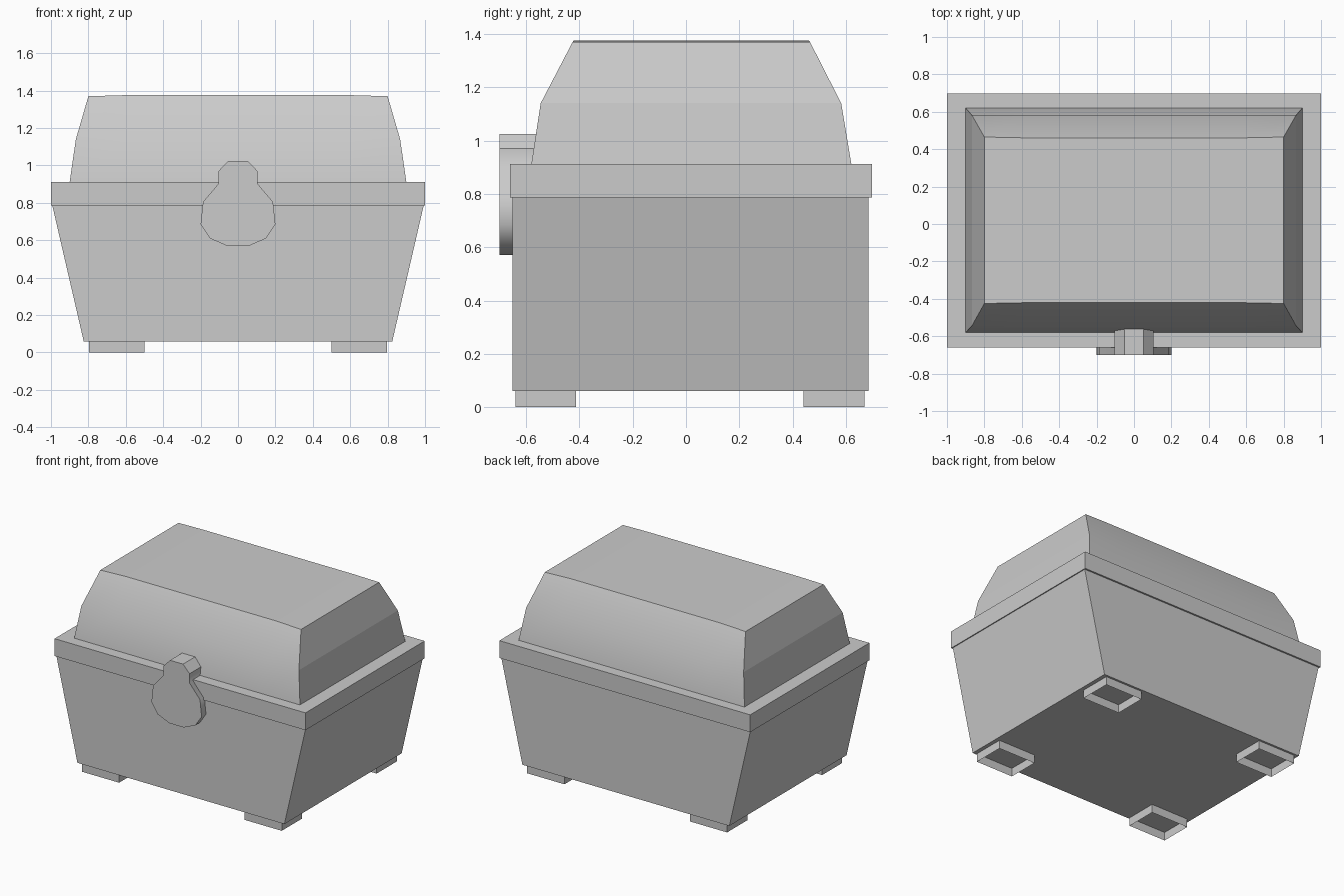
import bpy, bmesh, math

if "Cube" in bpy.data.objects:
    bpy.data.objects.remove(bpy.data.objects["Cube"])


def finish(name, bm):
    bmesh.ops.recalc_face_normals(bm, faces=bm.faces)
    mesh = bpy.data.meshes.new(name)
    bm.to_mesh(mesh)
    bm.free()
    obj = bpy.data.objects.new(name, mesh)
    bpy.context.collection.objects.link(obj)
    return obj


def loft(levels, caps=True):
    """Stack rectangles given as (z, x0, x1, y0, y1)."""
    bm = bmesh.new()
    rings = [[bm.verts.new(p) for p in
              ((x0, y0, z), (x1, y0, z), (x1, y1, z), (x0, y1, z))]
             for z, x0, x1, y0, y1 in levels]
    for a, b in zip(rings, rings[1:]):
        for i in range(4):
            j = (i + 1) % 4
            bm.faces.new((a[i], a[j], b[j], b[i]))
    if caps:
        bm.faces.new(rings[0][::-1])
        bm.faces.new(rings[-1])
    return bm


# Tapered chest body
finish("body", loft([(0.06, -0.825, 0.825, -0.65, 0.685),
                     (0.787, -0.993, 0.993, -0.65, 0.685)]))

# Rim band
finish("rim", loft([(0.787, -1, 1, -0.66, 0.697),
                    (0.912, -1, 1, -0.66, 0.697)]))

# Faceted lid, slightly crowned between x = -0.6 and 0.6
bm = loft([(0.912, -0.9, 0.9, -0.58, 0.62),
           (1.14, -0.867, 0.867, -0.545, 0.582),
           (1.37, -0.8, 0.8, -0.425, 0.465)])
for x in (-0.6, 0.6):
    bmesh.ops.bisect_plane(bm, geom=bm.verts[:] + bm.edges[:] + bm.faces[:],
                           plane_co=(x, 0, 0), plane_no=(1, 0, 0))
for v in bm.verts:
    if v.co.z > 1.3 and abs(v.co.x) < 0.7:
        v.co.z += 0.006
        v.co.y -= math.copysign(0.004, v.co.y)
bmesh.ops.recalc_face_normals(bm, faces=bm.faces)
for f in bm.faces:
    f.smooth = abs(f.normal.y) > 0.1    # front and back blend, ends stay flat
finish("lid", bm)

# Feet: four open-bottomed boxes
for side, x0, x1 in (("left", -0.797, -0.5), ("right", 0.5, 0.797)):
    for end, y0, y1 in (("front", -0.64, -0.412), ("back", 0.44, 0.67)):
        finish(f"foot_{end}_{side}",
               loft([(0, x0, x1, y0, y1), (0.06, x0, x1, y0, y1)], caps=False))

# Latch plate: mirrored half profile pushed back into the chest
half = [(0.052, 1.025), (0.104, 0.97), (0.104, 0.903), (0.187, 0.805),
        (0.2, 0.685), (0.15, 0.61), (0.058, 0.57)]
profile = half + [(-x, z) for x, z in reversed(half)]
bm = bmesh.new()
face = bm.faces.new([bm.verts.new((x, -0.7, z)) for x, z in profile])
ext = bmesh.ops.extrude_face_region(bm, geom=[face])
bmesh.ops.translate(bm, vec=(0, 0.19, 0), verts=[
    g for g in ext["geom"] if isinstance(g, bmesh.types.BMVert)])
latch = finish("latch", bm)
bpy.ops.object.select_all(action='DESELECT')
latch.select_set(True)
bpy.context.view_layer.objects.active = latch
bpy.ops.object.shade_smooth_by_angle(angle=math.radians(42))
